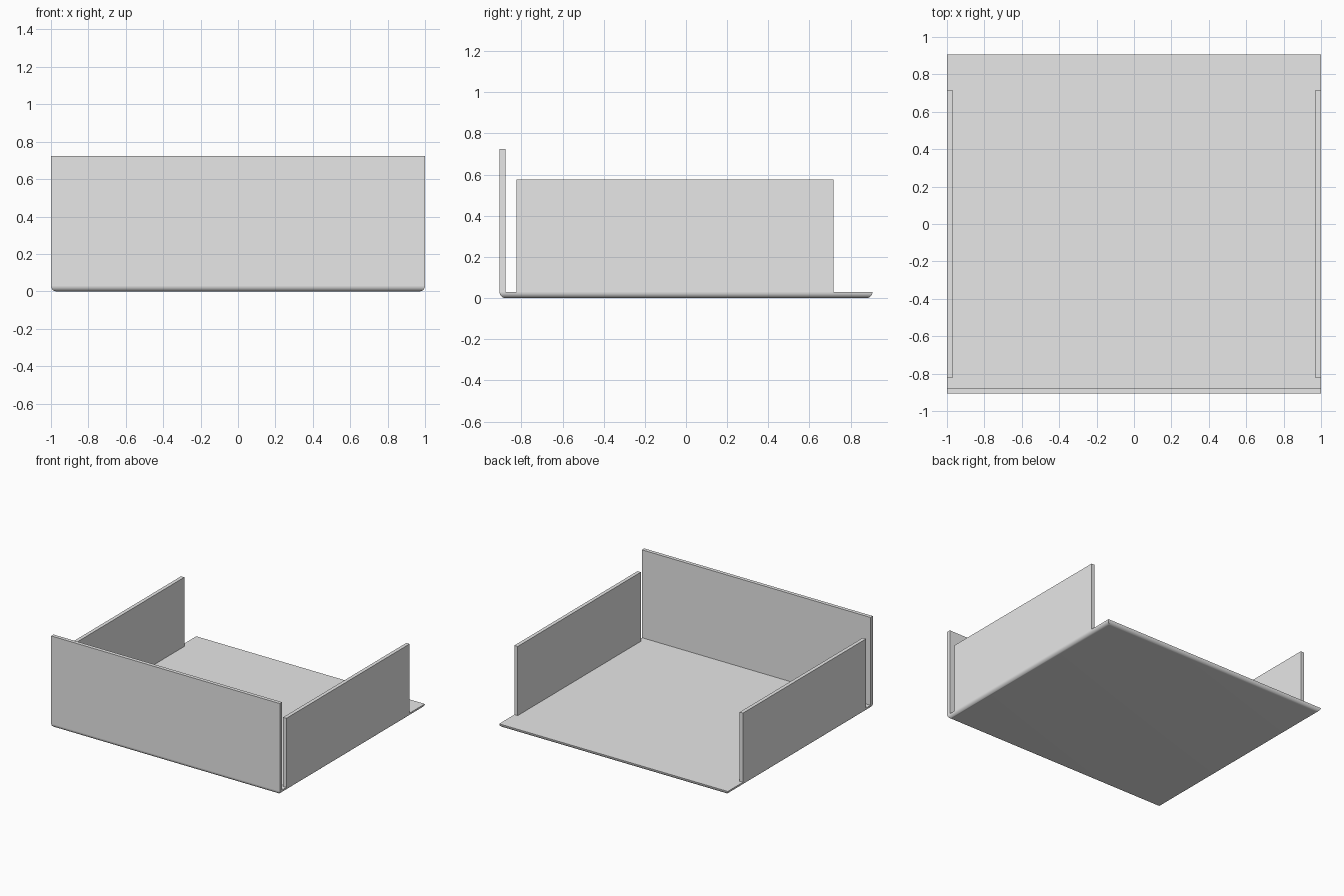
import bpy
import bmesh
import math

if "Cube" in bpy.data.objects:
    bpy.data.objects.remove(bpy.data.objects["Cube"])

T = 0.029            # sheet thickness and bend radius
HX, HY = 1.0, 0.906  # half width and half depth

metal = bpy.data.materials.new("grey metal")
metal.diffuse_color = (0.8, 0.8, 0.8, 1)
metal.use_nodes = True
metal.node_tree.nodes["Principled BSDF"].inputs["Base Color"].default_value = metal.diffuse_color


def finish(name, bm):
    bmesh.ops.recalc_face_normals(bm, faces=bm.faces)
    mesh = bpy.data.meshes.new(name)
    bm.to_mesh(mesh)
    bm.free()
    mesh.materials.append(metal)
    obj = bpy.data.objects.new(name, mesh)
    bpy.context.collection.objects.link(obj)
    return obj


def wall(name, x0, x1, y0, y1, top):
    bm = bmesh.new()
    low, high = ([bm.verts.new((x, y, z)) for x, y in
                  ((x0, y0), (x1, y0), (x1, y1), (x0, y1))] for z in (T, top))
    bm.faces.new(low)
    bm.faces.new(high)
    for i in range(4):
        j = (i + 1) % 4
        bm.faces.new((low[i], low[j], high[j], high[i]))
    return finish(name, bm)


# Base plate: rectangles stacked along a quarter circle round the lower edges
bm = bmesh.new()
STEPS = 10
rings = []
for s in range(STEPS + 1):
    a = math.pi / 2 * s / STEPS
    inset, z = T * (1 - math.sin(a)), T * (1 - math.cos(a))
    x, y = HX - inset, HY - inset
    rings.append([bm.verts.new(p) for p in
                  ((-x, -y, z), (x, -y, z), (x, y, z), (-x, y, z))])
bm.faces.new(rings[0])
bm.faces.new(rings[-1])
for lower, upper in zip(rings, rings[1:]):
    for i in range(4):
        j = (i + 1) % 4
        bm.faces.new((lower[i], lower[j], upper[j], upper[i]))
base = finish("base_plate", bm)
bpy.context.view_layer.objects.active = base
base.select_set(True)
bpy.ops.object.shade_smooth_by_angle(angle=math.radians(30))

# Tall front wall and two shorter side walls
wall("front_wall", -HX, HX, -HY, -HY + T, 0.724)
for side, x in (("left", -HX), ("right", HX - T)):
    wall(side + "_wall", x, x + T, -0.823, 0.716, 0.576)
